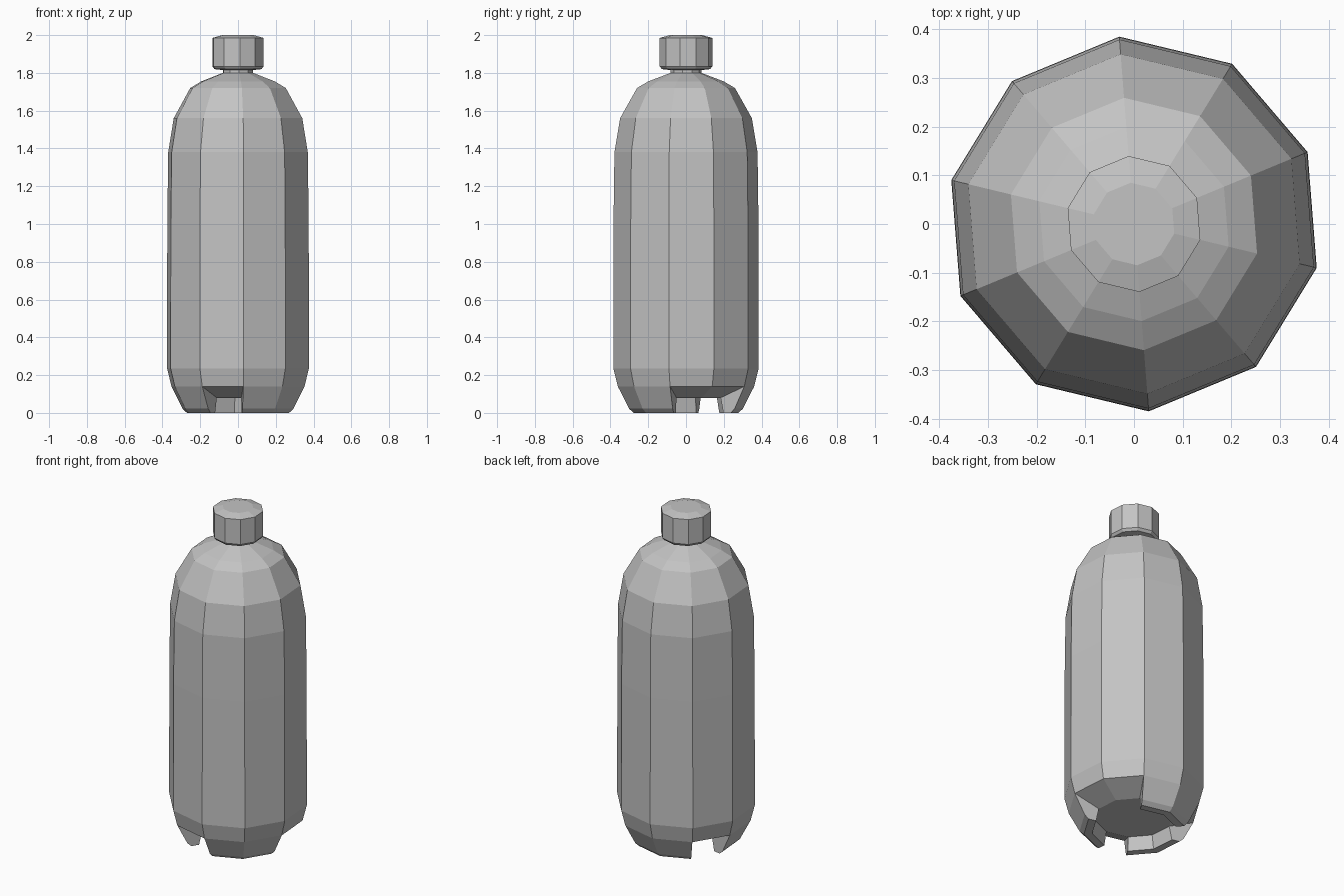
import bpy, bmesh, math

SIDES = 10
OFFSET = math.radians(-13.5)

cube = bpy.data.objects.get("Cube")
if cube:
    bpy.data.objects.remove(cube, do_unlink=True)

grey = bpy.data.materials.new("Plain grey")
grey.use_nodes = True
colour = (0.55, 0.55, 0.55, 1)
grey.diffuse_color = colour
grey.node_tree.nodes["Principled BSDF"].inputs["Base Color"].default_value = colour


def ring(bm, radius, z):
    return [bm.verts.new((radius * math.cos(OFFSET + math.tau * i / SIDES),
                          radius * math.sin(OFFSET + math.tau * i / SIDES), z))
            for i in range(SIDES)]


def bridge(bm, lower, upper, sectors=range(SIDES)):
    for i in sectors:
        j = (i + 1) % SIDES
        bm.faces.new((lower[i], lower[j], upper[j], upper[i]))


def lathe(bm, profile):
    """Stack rings of (radius, z) and join them; return the rings."""
    rings = [ring(bm, r, z) for r, z in profile]
    for a, b in zip(rings, rings[1:]):
        bridge(bm, a, b)
    return rings


def finish(bm, name):
    loose = [v for v in bm.verts if not v.link_faces]
    bmesh.ops.delete(bm, geom=loose, context='VERTS')
    bmesh.ops.recalc_face_normals(bm, faces=bm.faces)
    mesh = bpy.data.meshes.new(name)
    bm.to_mesh(mesh)
    bm.free()
    mesh.materials.append(grey)
    obj = bpy.data.objects.new(name, mesh)
    bpy.context.collection.objects.link(obj)


# Bottle body with shoulder and neck
bm = bmesh.new()
rings = lathe(bm, [(0.362, 0.14), (0.386, 0.235), (0.385, 1.0), (0.380, 1.38),
                   (0.350, 1.56), (0.260, 1.72), (0.200, 1.755),
                   (0.082, 1.80), (0.082, 1.83)])
bm.faces.new(rings[-1])

# Base: three feet, two sectors wide, with notches between them
notches = (0, 1, 4, 7)
feet = [i for i in range(SIDES) if i not in notches]
rim = rings[0]
outline = [rim] + [ring(bm, r, z) for r, z in
                   [(0.302, 0.022), (0.278, 0.0), (0.232, 0.0), (0.215, 0.08)]]
hub = outline[-1]
for a, b in zip(outline, outline[1:]):
    bridge(bm, a, b, feet)
bridge(bm, rim, hub, notches)
bm.faces.new(hub)
for i in range(SIDES):
    if (i in feet) != ((i - 1) % SIDES in feet):
        bm.faces.new([r[i] for r in outline])
finish(bm, "bottle_body")

# Screw cap
bm = bmesh.new()
rings = lathe(bm, [(0.085, 1.815), (0.128, 1.82), (0.140, 1.835),
                   (0.140, 1.985), (0.085, 2.0)])
bm.faces.new(rings[0])
bm.faces.new(rings[-1])
finish(bm, "bottle_cap")
